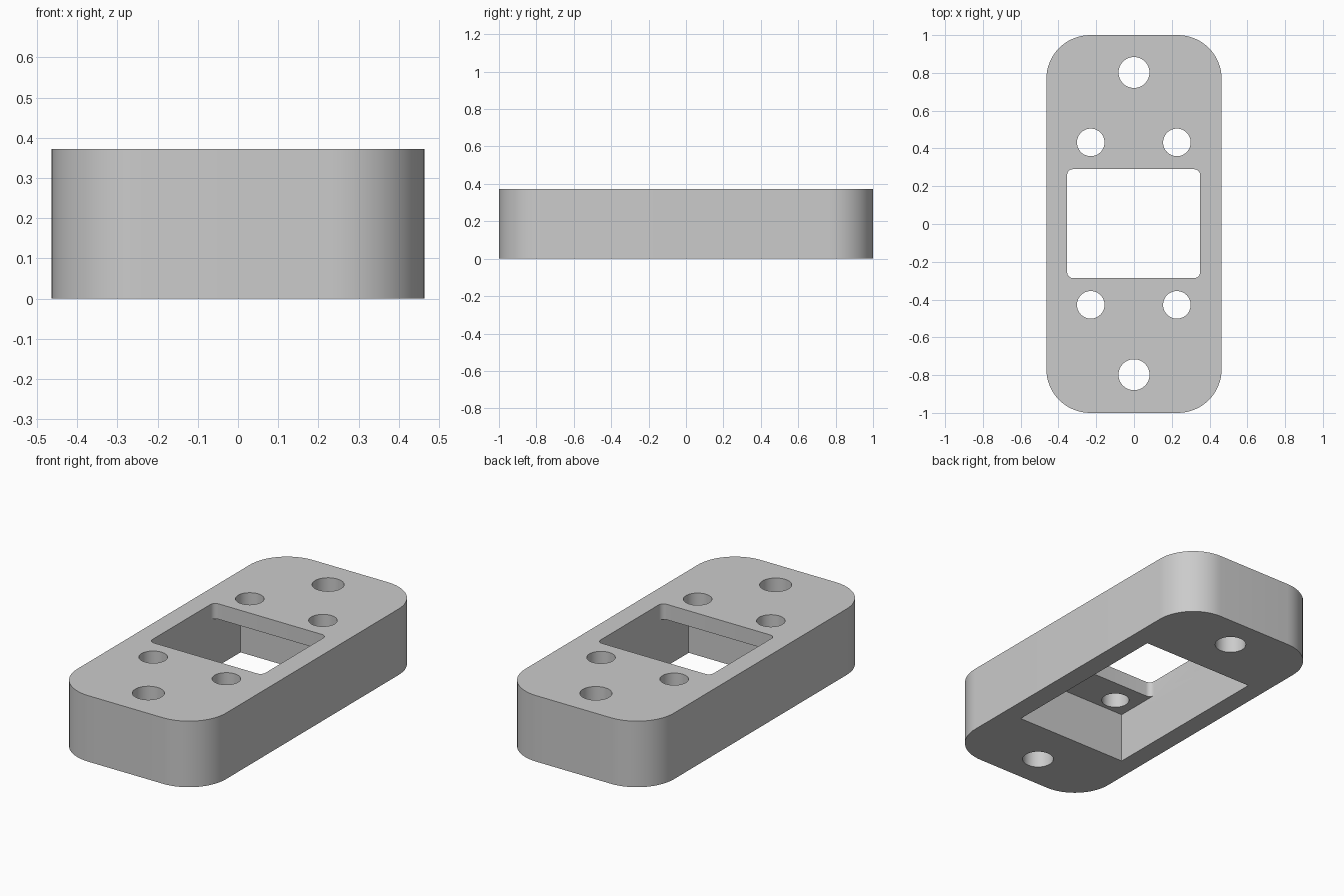
import bpy
import bmesh
from math import cos, sin, pi, radians

cube = bpy.data.objects.get("Cube")
if cube:
    bpy.data.objects.remove(cube)

HEIGHT = 0.372
POCKET_TOP = 0.285

grey = bpy.data.materials.new("plain_grey")
grey.use_nodes = True
colour = (0.6, 0.6, 0.6, 1)
grey.diffuse_color = colour
bsdf = next(n for n in grey.node_tree.nodes if n.type == "BSDF_PRINCIPLED")
bsdf.inputs["Base Color"].default_value = colour


def rounded(cx, cy, hx, hy, r, steps):
    """Outline of a rounded rectangle, anticlockwise."""
    points = []
    for k, (sx, sy) in enumerate([(1, 1), (-1, 1), (-1, -1), (1, -1)]):
        for i in range(steps + 1):
            a = (k + i / steps) * pi / 2
            points.append((cx + sx * (hx - r) + r * cos(a),
                           cy + sy * (hy - r) + r * sin(a)))
    return points


def circle(cx, cy, r, sides=48):
    return [(cx + r * cos(2 * pi * i / sides), cy + r * sin(2 * pi * i / sides))
            for i in range(sides)]


def rectangle(cx, cy, hx, hy):
    return [(cx + sx * hx, cy + sy * hy)
            for sx, sy in [(1, 1), (-1, 1), (-1, -1), (1, -1)]]


def prism(name, outline, z0, z1):
    """Extrude a flat outline from z0 to z1."""
    bm = bmesh.new()
    face = bm.faces.new([bm.verts.new((x, y, z0)) for x, y in outline])
    top = bmesh.ops.extrude_face_region(bm, geom=[face])["geom"]
    bmesh.ops.translate(bm, vec=(0, 0, z1 - z0),
                        verts=[g for g in top if isinstance(g, bmesh.types.BMVert)])
    bmesh.ops.recalc_face_normals(bm, faces=bm.faces)
    mesh = bpy.data.meshes.new(name)
    bm.to_mesh(mesh)
    bm.free()
    mesh.materials.append(grey)
    obj = bpy.data.objects.new(name, mesh)
    bpy.context.collection.objects.link(obj)
    return obj


# Solid block with large rounded corners
block = prism("mounting_block", rounded(0, 0, 0.464, 1, 0.232, 16), 0, HEIGHT)

# Window through the top lip, and the longer pocket beneath it
below, above = -0.1, HEIGHT + 0.1
cutters = [
    prism("pocket_cutter", rectangle(-0.002, 0.002, 0.352, 0.526), below, POCKET_TOP),
    prism("window_cutter", rounded(-0.002, 0.002, 0.352, 0.288, 0.03, 6),
          POCKET_TOP - 0.05, above),
]

# Screw holes: one at each end, a pair beside each end of the window
for side in (-1, 1):
    cutters.append(prism("end_hole_cutter", circle(0, 0.002 + side * 0.8, 0.082),
                         below, above))
    for x in (-0.229, 0.227):
        cutters.append(prism("lip_hole_cutter", circle(x, 0.002 + side * 0.43, 0.073),
                             POCKET_TOP - 0.05, above))

# Cut one after another, then bake the result
for cutter in cutters:
    cutter.hide_render = True
    mod = block.modifiers.new(cutter.name, "BOOLEAN")
    mod.operation = "DIFFERENCE"
    mod.solver = "EXACT"
    mod.object = cutter
bpy.context.view_layer.update()
baked = bpy.data.meshes.new_from_object(
    block.evaluated_get(bpy.context.evaluated_depsgraph_get()))
block.modifiers.clear()
block.data = baked
for cutter in cutters:
    bpy.data.objects.remove(cutter)

# Smooth curved walls, sharp rims
for obj in bpy.context.selected_objects:
    obj.select_set(False)
block.select_set(True)
bpy.context.view_layer.objects.active = block
bpy.ops.object.shade_smooth_by_angle(angle=radians(30))
